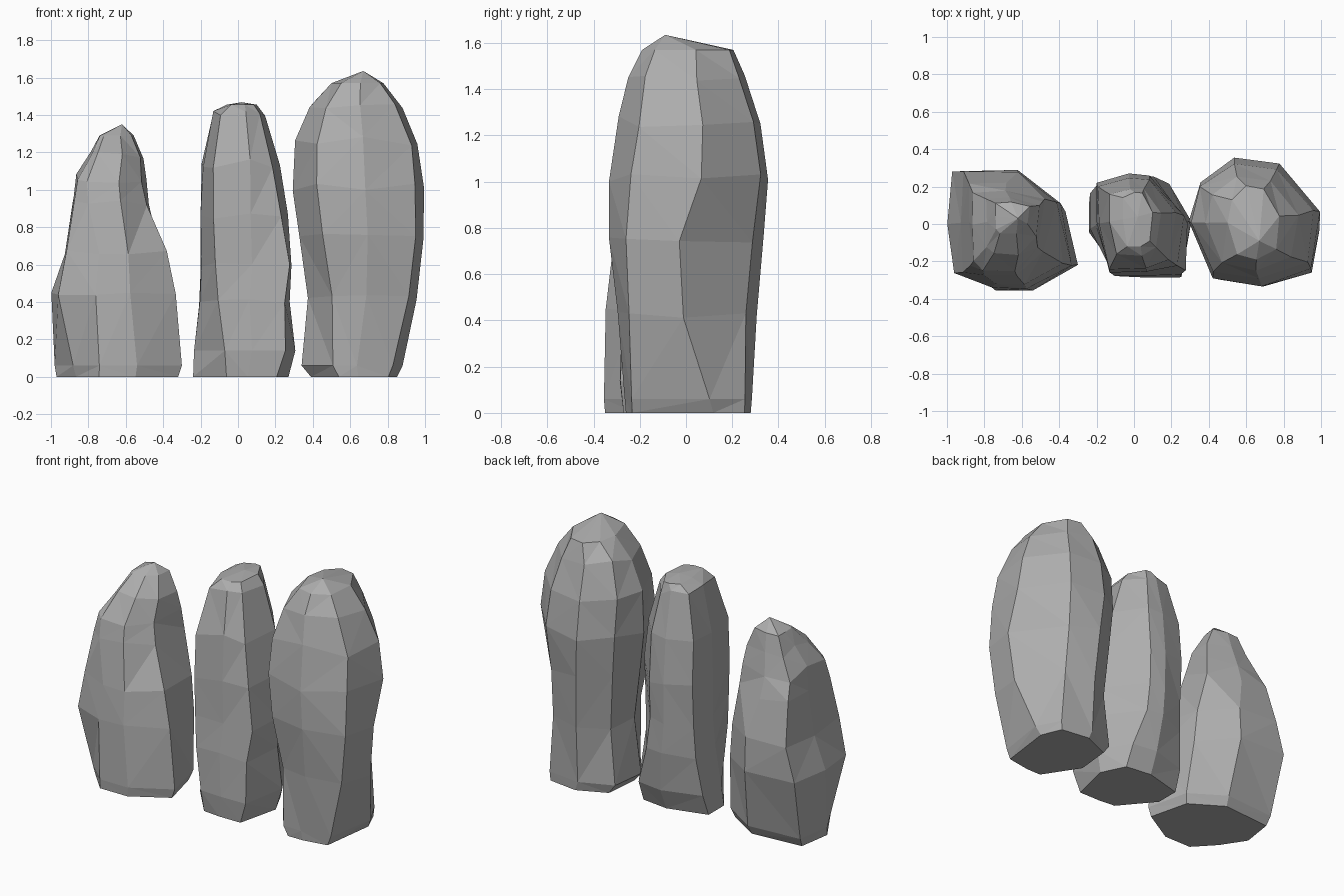
import bpy, bmesh, random
from mathutils import Vector

if "Cube" in bpy.data.objects:
    bpy.data.objects.remove(bpy.data.objects["Cube"])

random.seed(7)
stone = bpy.data.materials.new("grey stone")
stone.diffuse_color = (0.42, 0.42, 0.42, 1)
stone.use_nodes = True
stone.node_tree.nodes["Principled BSDF"].inputs["Base Color"].default_value = stone.diffuse_color


def standing_stone(name, base, middle, upper, levels, apex):
    """Loft an eight-sided outline, blended from base to middle to upper,
    through levels of (z, x min, x max, y min, y max)."""
    bm = bmesh.new()
    rings = []
    for i, (z, x0, x1, y0, y1) in enumerate(levels):
        t = min(1, z / 0.55)
        s = max(0, min(1, (z - 0.6) / 0.45))
        ring = []
        for a, b, c in zip(base, middle, upper):
            u, v = Vector(a).lerp(Vector(b), t).lerp(Vector(c), s)
            j = 0.006 if 1 < i < len(levels) - 1 else 0
            ring.append(bm.verts.new((
                (x0 + x1) / 2 + u * (x1 - x0) / 2 + random.uniform(-j, j),
                (y0 + y1) / 2 + v * (y1 - y0) / 2 + random.uniform(-j, j),
                z + random.uniform(-4 * j, 4 * j))))
        rings.append(ring)
    bm.faces.new(rings[0])
    for lo, hi in zip(rings, rings[1:]):
        for k in range(8):
            n = (k + 1) % 8
            bm.faces.new((lo[k], lo[n], hi[n], hi[k]))
    tip = bm.verts.new(apex)
    for k in range(8):
        bm.faces.new((rings[-1][k], rings[-1][(k + 1) % 8], tip))
    # split the sides into irregular flat facets
    bmesh.ops.triangulate(bm, faces=[f for f in bm.faces if len(f.verts) == 4])
    bmesh.ops.recalc_face_normals(bm, faces=bm.faces)
    mesh = bpy.data.meshes.new(name)
    bm.to_mesh(mesh)
    bm.free()
    mesh.materials.append(stone)
    bpy.context.collection.objects.link(bpy.data.objects.new(name, mesh))


# short tapering stone on the left
standing_stone(
    "left_stone",
    [(-.9, .9), (.15, 1), (.8, .5), (1, -.5), (.3, -1), (-.3, -1), (-.68, -.5), (-1, .1)],
    [(-.93, 1), (.15, 1), (.85, .42), (1, -.65), (.25, -1), (-.28, -.98), (-.95, -.82), (-1, .1)],
    [(-1, .9), (-.1, .97), (.97, .7), (.84, -.4), (.2, -1), (-.75, -1), (-.97, -.75), (-1, .1)],
    [(0, -.97, -.32, -.35, .18),
     (.06, -.98, -.30, -.355, .21),
     (.44, -1.0, -.335, -.345, .29),
     (.66, -.93, -.37, -.32, .28),
     (.92, -.885, -.46, -.275, .23),
     (1.06, -.86, -.48, -.25, .19),
     (1.19, -.79, -.505, -.16, .15),
     (1.29, -.74, -.555, -.05, .12)],
    (-.62, .03, 1.35))

# slim stone in the middle, with a short ridge on top
standing_stone(
    "middle_stone",
    [(-1, .7), (0, 1), (.7, .9), (1, .2), (.75, -1), (.15, -1), (-.3, -.95), (-1, 0)],
    [(-1, .75), (-.3, 1), (.12, .93), (.95, 0), (.92, -.92), (.1, -.95), (-.68, -1), (-1, 0)],
    [(-1, .8), (-.2, 1), (.3, .97), (1, .25), (.8, -.8), (.2, -1), (-.7, -1), (-1, 0)],
    [(0, -.24, .27, -.27, .18),
     (.14, -.235, .31, -.29, .24),
     (.40, -.205, .28, -.28, .27),
     (.60, -.2, .295, -.27, .27),
     (.85, -.2, .27, -.265, .275),
     (1.14, -.19, .225, -.24, .25),
     (1.40, -.13, .15, -.165, .19),
     (1.455, -.06, .1, -.12, .17)],
    (.02, .04, 1.468))

# tall broad stone on the right
standing_stone(
    "right_stone",
    [(-.9, .7), (-.1, 1), (.75, .9), (1, .4), (.8, -.9), (.1, -1), (-.35, -1), (-1, -.15)],
    [(-.85, .62), (-.35, 1), (.25, .82), (1, -.2), (.87, -.82), (.08, -1), (-.62, -.87), (-1, 0)],
    [(-.83, .62), (-.3, 1), (.38, .91), (.98, .18), (.86, -.72), (.1, -1), (-.63, -.86), (-1, 0)],
    [(0, .39, .85, -.26, .28),
     (.06, .34, .88, -.265, .285),
     (.42, .37, .95, -.29, .305),
     (.75, .325, 1.0, -.335, .335),
     (1.02, .295, .995, -.335, .36),
     (1.26, .30, .97, -.295, .32),
     (1.46, .38, .88, -.245, .25),
     (1.57, .50, .78, -.19, .205)],
    (.67, -.09, 1.635))
